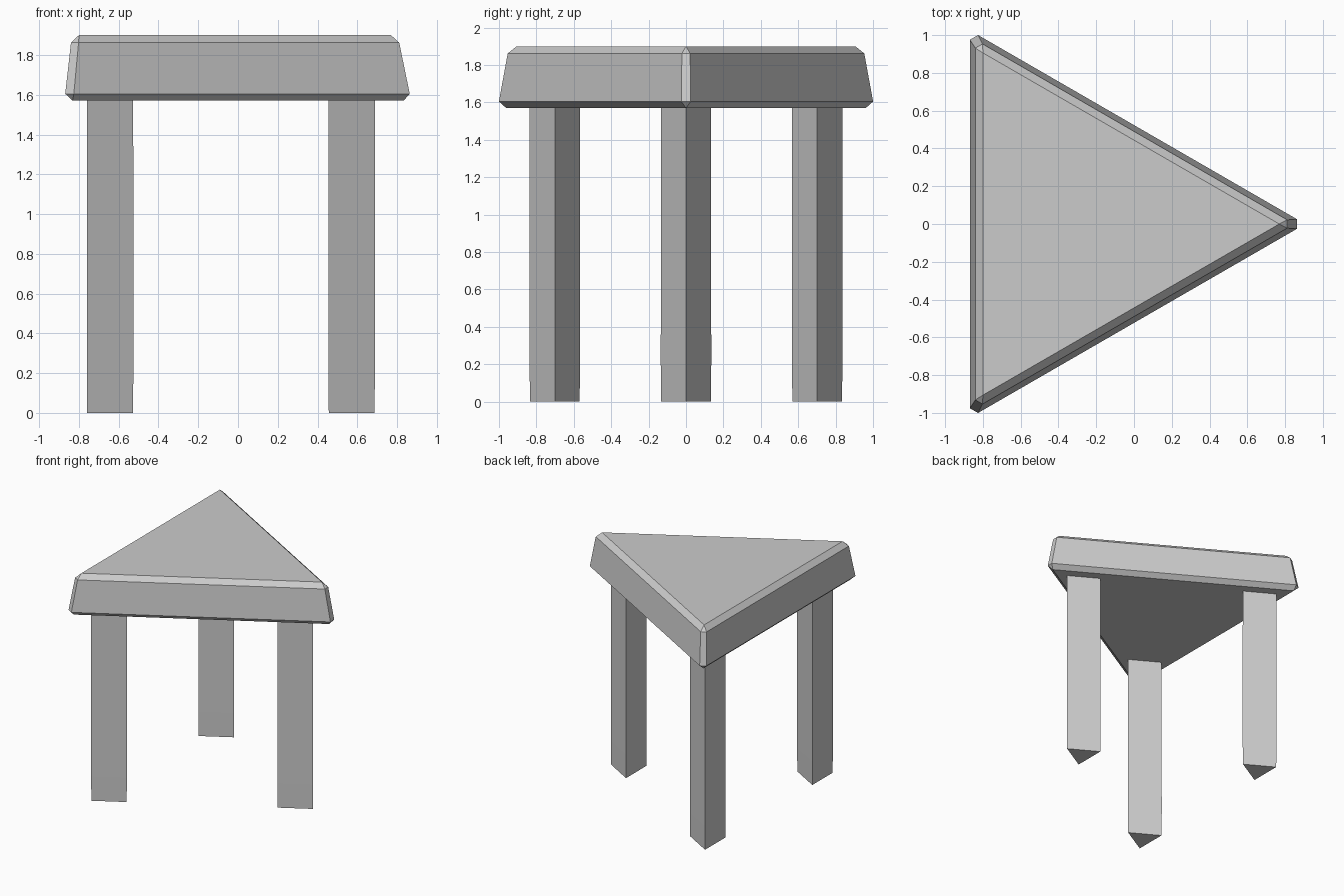
import bpy, bmesh
from math import cos, sin, tan, radians

if "Cube" in bpy.data.objects:
    bpy.data.objects.remove(bpy.data.objects["Cube"])

CENTRE_X = -0.277   # centroid of the triangular seat


def ring(bm, cx, cy, z, inradius, cut=0.0):
    """Triangle pointing to +x; cut = half width of the flat at each corner."""
    out = []
    for a in (0, 120, 240):
        c, s = cos(radians(a)), sin(radians(a))
        r = 2 * inradius - cut * tan(radians(60))
        for t in (-cut, cut):
            out.append(bm.verts.new((cx + r * c - t * s, cy + r * s + t * c, z)))
    return out


def prism(name, cx, cy, levels):
    """Stack rings of (z, inradius, corner cut) into a closed solid."""
    bm = bmesh.new()
    rings = [ring(bm, cx, cy, *lv) for lv in levels]
    for lo, hi in zip(rings, rings[1:]):
        for i in range(6):
            j = (i + 1) % 6
            bm.faces.new((lo[i], lo[j], hi[j], hi[i]))
    bm.faces.new(rings[0][::-1])
    bm.faces.new(rings[-1])
    # sharp corners collapse to single vertices
    bmesh.ops.remove_doubles(bm, verts=bm.verts[:], dist=0.0005)
    bmesh.ops.recalc_face_normals(bm, faces=bm.faces[:])
    mesh = bpy.data.meshes.new(name)
    bm.to_mesh(mesh)
    bm.free()
    obj = bpy.data.objects.new(name, mesh)
    bpy.context.collection.objects.link(obj)
    return obj


# Tapered, chamfered seat
prism("seat", CENTRE_X, 0, [(1.57, 0.555, 0), (1.605, 0.592, 0.025),
                            (1.862, 0.563, 0.022), (1.90, 0.523, 0)])

# Three triangular legs, one under each corner
for leg, angle in (("right_leg", 0), ("back_left_leg", 120), ("front_left_leg", 240)):
    prism(leg, CENTRE_X + 0.81 * cos(radians(angle)), 0.81 * sin(radians(angle)),
          [(0, 0.0765, 0), (0.2, 0.078, 0), (1.575, 0.0775, 0)])
